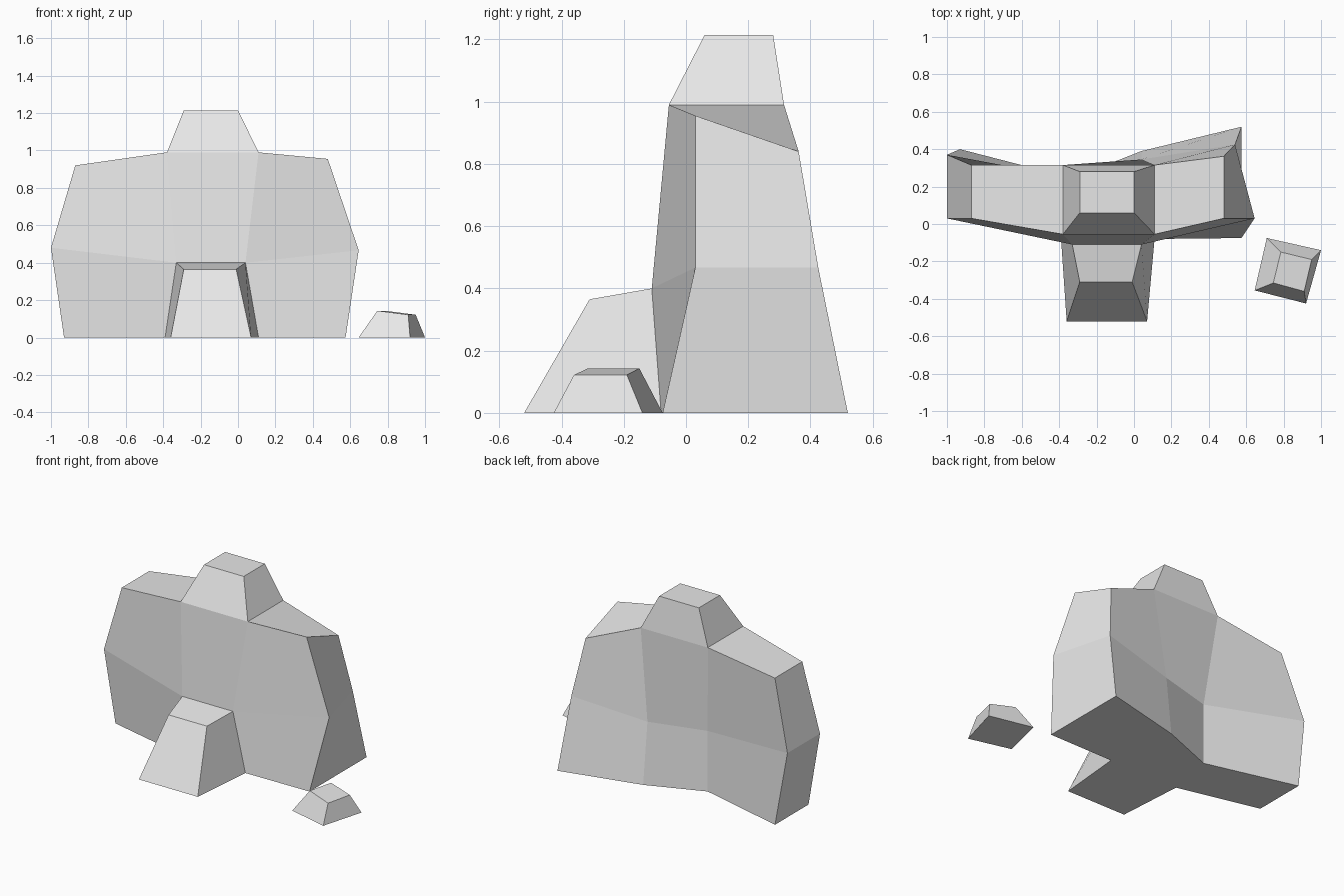
import bpy, bmesh

if "Cube" in bpy.data.objects:
    bpy.data.objects.remove(bpy.data.objects["Cube"])

stone = bpy.data.materials.new("grey stone")
stone.diffuse_color = (0.8, 0.8, 0.8, 1)
stone.use_nodes = True
stone.node_tree.nodes["Principled BSDF"].inputs["Base Color"].default_value = stone.diffuse_color


def finish(name, bm):
    bmesh.ops.recalc_face_normals(bm, faces=bm.faces[:])
    mesh = bpy.data.meshes.new(name)
    bm.to_mesh(mesh)
    bm.free()
    mesh.materials.append(stone)
    bpy.context.collection.objects.link(bpy.data.objects.new(name, mesh))


def loft(bm, rings):
    """Join closed rings of points into a tube; returns vertices and faces."""
    vs = [[bm.verts.new(p) for p in ring] for ring in rings]
    n = len(vs[0])
    faces = [[bm.faces.new((a[i], a[(i + 1) % n], b[(i + 1) % n], b[i]))
              for i in range(n)] for a, b in zip(vs, vs[1:])]
    return vs, faces


def extrude(bm, face, place):
    """Extrude one face and move each new corner with place(is_right, co)."""
    new = bmesh.ops.extrude_face_region(bm, geom=[face])["geom"]
    verts = [v for v in new if isinstance(v, bmesh.types.BMVert)]
    mid_x = sum(v.co.x for v in verts) / len(verts)
    for v in verts:
        v.co = place(v.co.x > mid_x, v.co.copy())
    if face.is_valid:
        bm.faces.remove(face)


# Main rock: upright slices from left to right, each going
# front bottom, front middle, front top, back top, back middle, back bottom
slices = [
    [(-.93, .05, 0), (-1, .03, .48), (-.87, .03, .92),
     (-.87, .315, .92), (-1, .37, .48), (-.93, .40, 0)],
    [(-.39, -.08, 0), (-.33, -.11, .40), (-.38, -.055, .99),
     (-.38, .315, .99), (-.33, .245, .40), (-.33, .245, 0)],
    [(.11, -.08, 0), (.04, -.11, .40), (.11, -.055, .99),
     (.11, .315, .99), (.04, .345, .40), (.04, .39, 0)],
    [(.575, -.075, 0), (.645, .03, .467), (.48, .03, .955),
     (.48, .362, .84), (.54, .425, .467), (.575, .52, 0)],
]
bm = bmesh.new()
vs, faces = loft(bm, slices)
for ring in (vs[0], vs[-1]):
    bm.faces.new([ring[i] for i in (0, 1, 4, 5)])
    bm.faces.new([ring[i] for i in (1, 2, 3, 4)])

# Peak on top of the middle slice
extrude(bm, faces[1][2], lambda right, co: (
    0 if right else -.29, .28 if co.y > .1 else .06, 1.215))

# Buttress at the front
extrude(bm, faces[1][0], lambda right, co: (
    (-.01 if right else -.29, -.31, .365) if co.z > .2
    else (.07 if right else -.36, -.52, 0)))
finish("main_rock", bm)

# Small loose rock
bm = bmesh.new()
base = [(.645, -.355, 0), (.92, -.425, 0), (1, -.14, 0), (.71, -.075, 0)]
top = [(.745, -.315, .143), (.91, -.36, .122), (.95, -.19, .122), (.785, -.15, .143)]
vs, _ = loft(bm, [base, top])
for ring in vs:
    bm.faces.new(ring)
finish("small_rock", bm)
